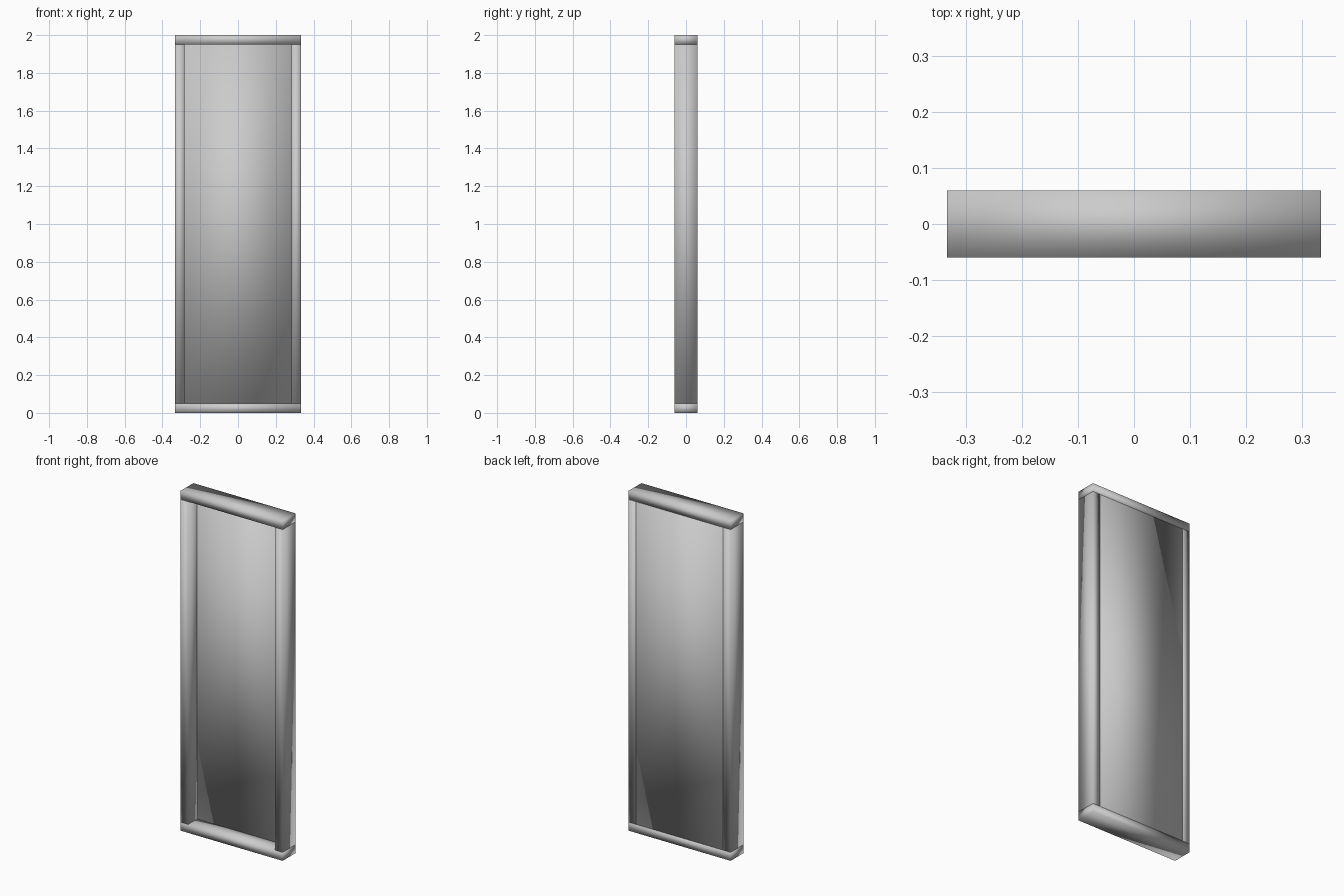
import bpy

if "Cube" in bpy.data.objects:
    bpy.data.objects.remove(bpy.data.objects["Cube"])

W, D, H = 0.666, 0.12, 2.0   # overall size
T = 0.05                     # frame member width
PANEL_FRONT = 0.023          # front face of the backing panel


def box(name, x, y, z):
    """Box from (min, max) ranges, with normals softened across its edges."""
    bpy.ops.mesh.primitive_cube_add(size=1)
    ob = bpy.context.object
    ob.name = name
    ob.location = [(a + b) / 2 for a, b in (x, y, z)]
    ob.scale = [b - a for a, b in (x, y, z)]
    bpy.ops.object.transform_apply(location=True, rotation=False, scale=True)
    bpy.ops.object.shade_smooth()
    return ob


depth = (-D / 2, D / 2)

# Top and bottom rails run the full width
box("bottom_rail", (-W / 2, W / 2), depth, (0, T))
box("top_rail", (-W / 2, W / 2), depth, (H - T, H))

# Side stiles fit between the rails
for side, s in (("left", -1), ("right", 1)):
    x = sorted((s * W / 2, s * (W / 2 - T)))
    box(side + "_stile", x, depth, (T, H - T))

# Backing panel, deeply recessed in front and flush at the back
box("back_panel", (-W / 2 + T, W / 2 - T), (PANEL_FRONT, D / 2), (T, H - T))
